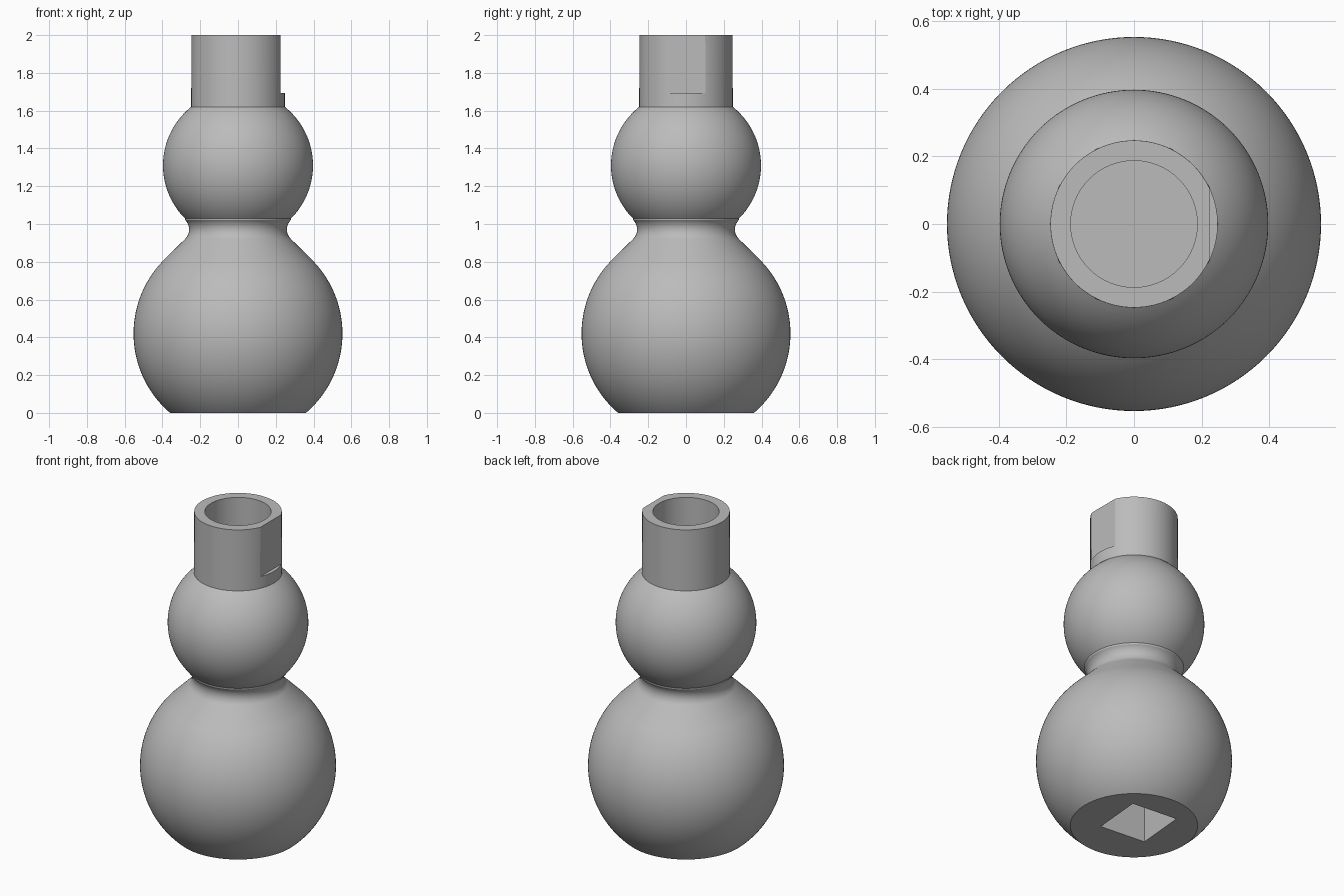
import bpy, bmesh, math
from mathutils import Matrix

cube = bpy.data.objects.get("Cube")
if cube:
    bpy.data.objects.remove(cube, do_unlink=True)

grey = bpy.data.materials.new("plain grey")
grey.use_nodes = True
grey.diffuse_color = (0.5, 0.5, 0.5, 1)
grey.node_tree.nodes["Principled BSDF"].inputs["Base Color"].default_value = (0.5, 0.5, 0.5, 1)


def arc(r0, z0, radius, start, end, steps):
    """Points on a circle in the r-z plane, angles in degrees."""
    angles = [math.radians(start + (end - start) * i / steps) for i in range(steps + 1)]
    return [(r0 + radius * math.cos(a), z0 + radius * math.sin(a)) for a in angles]


def add_object(name, bm):
    mesh = bpy.data.meshes.new(name)
    bm.to_mesh(mesh)
    bm.free()
    mesh.materials.append(grey)
    obj = bpy.data.objects.new(name, mesh)
    bpy.context.collection.objects.link(obj)
    return obj


def lathe(name, profile, steps=128):
    """Turn a profile around z and cap its open ends."""
    bm = bmesh.new()
    verts = [bm.verts.new((r, 0, z)) for r, z in profile]
    edges = [bm.edges.new(pair) for pair in zip(verts, verts[1:])]
    bmesh.ops.spin(bm, geom=verts + edges, cent=(0, 0, 0), axis=(0, 0, 1),
                   angle=math.tau, steps=steps, use_merge=True)
    bmesh.ops.remove_doubles(bm, verts=bm.verts, dist=1e-5)
    bmesh.ops.holes_fill(bm, edges=[e for e in bm.edges if e.is_boundary], sides=0)
    bmesh.ops.recalc_face_normals(bm, faces=bm.faces)
    return add_object(name, bm)


def box_cutter(name, center, size, turn=0):
    bm = bmesh.new()
    matrix = (Matrix.Translation(center) @ Matrix.Rotation(math.radians(turn), 4, "Z")
              @ Matrix.Diagonal((*size, 1)))
    bmesh.ops.create_cube(bm, size=1, matrix=matrix)
    obj = add_object(name, bm)
    obj.hide_render = True
    return obj


# Body: large ball, narrow neck, small ball, then a collar with a round socket
profile = arc(0, 0.42, 0.553, -49.4, 45, 48)
profile += arc(0.329, 0.971, 0.07, 225, 135, 16)
profile += arc(0, 1.31, 0.397, -45, 51.4, 48)
profile += [(0.247, 2), (0.187, 2), (0.187, 1.62)]
body = lathe("body", profile)

# Flat on the collar's side and square hole in the base
cutters = [
    box_cutter("collar_flat_cutter", (0.325, 0, 1.943), (0.2, 0.6, 0.5)),
    box_cutter("base_hole_cutter", (0, 0.04, 0.1), (0.3, 0.315, 0.4), -5),
]
bpy.context.view_layer.objects.active = body
body.select_set(True)
for cutter in cutters:
    mod = body.modifiers.new(cutter.name, "BOOLEAN")
    mod.operation = "DIFFERENCE"
    mod.solver = "EXACT"
    mod.object = cutter
    bpy.ops.object.modifier_apply(modifier=mod.name)
    bpy.data.objects.remove(cutter, do_unlink=True)

bpy.ops.object.shade_smooth_by_angle(angle=math.radians(18))
